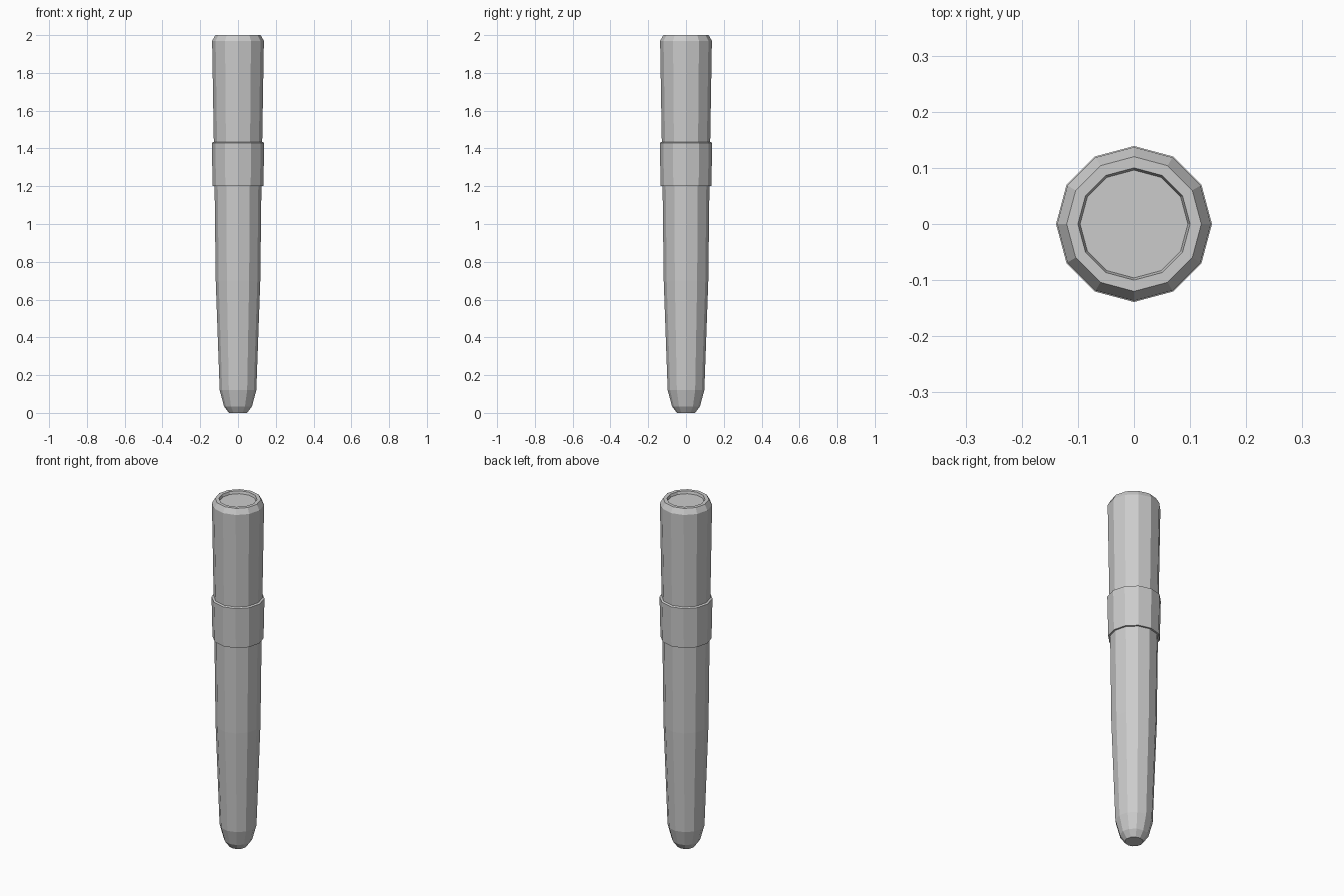
import bpy, bmesh
from math import cos, sin, tau

if "Cube" in bpy.data.objects:
    bpy.data.objects.remove(bpy.data.objects["Cube"])

SIDES = 12


def lathe(name, profile, closed=False):
    """Spin (radius, z) points, listed bottom to top, into a flat-faced solid."""
    bm = bmesh.new()
    rings = [[bm.verts.new((r * cos(tau * i / SIDES), r * sin(tau * i / SIDES), z))
              for i in range(SIDES)] for r, z in profile]
    pairs = list(zip(rings, rings[1:]))
    if closed:
        pairs.append((rings[-1], rings[0]))
    for a, b in pairs:
        for i in range(SIDES):
            j = (i + 1) % SIDES
            bm.faces.new((a[i], a[j], b[j], b[i]))
    if not closed:
        bm.faces.new(rings[0][::-1])
        bm.faces.new(rings[-1])
    bmesh.ops.recalc_face_normals(bm, faces=bm.faces)
    mesh = bpy.data.meshes.new(name)
    bm.to_mesh(mesh)
    bm.free()
    obj = bpy.data.objects.new(name, mesh)
    bpy.context.collection.objects.link(obj)
    return obj


# Tapered body: blunt tip, barrel, upper section and shallow recessed end
lathe("barrel", [
    (0.048, 0.0), (0.074, 0.035), (0.097, 0.12), (0.118, 0.70), (0.124, 1.20),
    (0.128, 1.43), (0.137, 1.97), (0.120, 2.0), (0.100, 2.0), (0.096, 1.985),
])

# Raised collar around the body
lathe("collar", [(0.122, 1.20), (0.134, 1.20), (0.139, 1.43), (0.126, 1.435)],
      closed=True)
